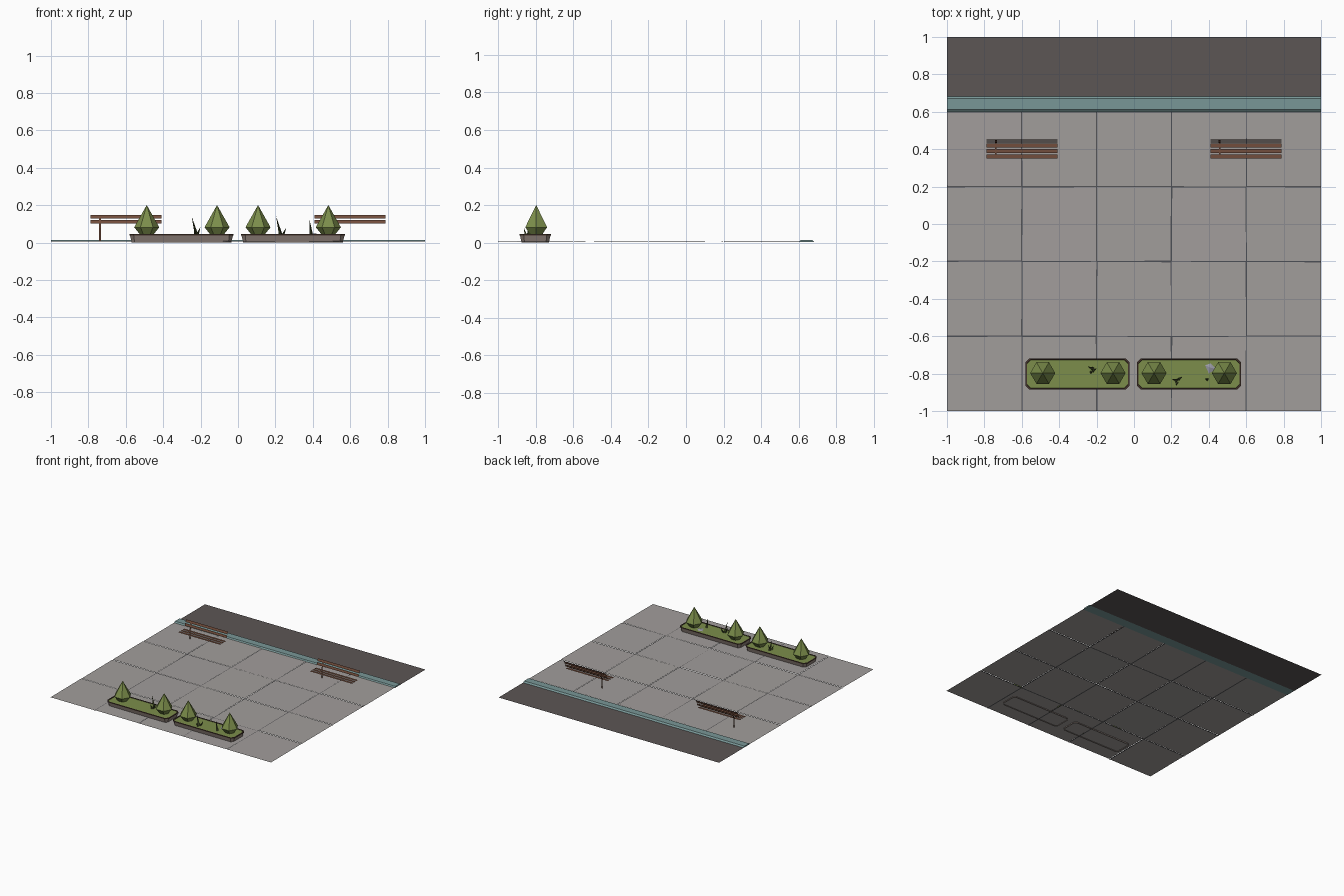
import bpy, bmesh, math, random
from mathutils import Vector

if "Cube" in bpy.data.objects:
    bpy.data.objects.remove(bpy.data.objects["Cube"])
random.seed(4)

def mat(name, c):
    m = bpy.data.materials.new(name)
    m.diffuse_color = (*c, 1)
    m.use_nodes = True
    m.node_tree.nodes["Principled BSDF"].inputs["Base Color"].default_value = m.diffuse_color
    return m

PAVE = mat("paving grey", (.36, .34, .33))
GROOVE = mat("groove grey", (.09, .09, .095))
ROAD = mat("asphalt", (.107, .092, .09))
KERB = mat("kerb teal", (.19, .31, .31))
WOOD = mat("bench brown", (.17, .075, .045))
STONE = mat("planter stone", (.27, .215, .19))
RIM = mat("rim brown", (.06, .035, .025))
GRASS = mat("grass green", (.20, .27, .07))
BLADE = mat("blade green", (.05, .065, .02))
ROCK = mat("pebble grey", (.32, .32, .38))

def make(name, verts, faces, mats, idx=None):
    me = bpy.data.meshes.new(name)
    me.from_pydata([tuple(v) for v in verts], [], faces)
    for m in mats:
        me.materials.append(m)
    if idx:
        me.polygons.foreach_set("material_index", idx)
    me.update()
    ob = bpy.data.objects.new(name, me)
    bpy.context.collection.objects.link(ob)
    return ob

def rings(name, loops, mats, idx):
    """Skin a stack of equal loops, closing the last one with a cap."""
    n = len(loops[0])
    verts = [v for l in loops for v in l]
    faces, ids = [], []
    for k in range(len(loops) - 1):
        for i in range(n):
            j = (i + 1) % n
            faces.append((k*n+i, k*n+j, (k+1)*n+j, (k+1)*n+i))
            ids.append(idx[k])
    faces.append(tuple(range((len(loops)-1)*n, len(loops)*n)))
    ids.append(idx[-1])
    return make(name, verts, faces, mats, ids)

# paving slabs, each slightly uneven, as open sheets
verts, faces = [], []
for i in range(5):
    for j in range(4):
        x0, y0 = -1 + .4*i, -1 + .4*j
        b = len(verts)
        for dx, dy in ((0, 0), (.4, 0), (.4, .4), (0, .4)):
            x, y = x0 + dx, y0 + dy
            g = random.uniform(.001, .005)
            if abs(x) < .99:
                x += g if dx == 0 else -g
            if -.99 < y < .59:
                y += g if dy == 0 else -g
            verts.append((x, y, .008 + random.uniform(-.0015, .0015)))
        faces.append((b, b+1, b+2, b+3))
make("paving_slabs", verts, faces, [PAVE])

# dark joints between the slabs
verts, faces = [], []
def strip(x0, x1, y0, y1, z):
    b = len(verts)
    verts.extend([(x0, y0, z), (x1, y0, z), (x1, y1, z), (x0, y1, z)])
    faces.append((b, b+1, b+2, b+3))
for x in (-.6, -.2, .2, .6):
    strip(x-.005, x+.005, -1, .6, .0055)
for y in (-.6, -.2, .2):
    strip(-1, 1, y-.005, y+.005, .005)
make("slab_joints", verts, faces, [GROOVE])

# road and bevelled kerb
make("road", [(-1, .68, .005), (1, .68, .005), (1, 1, .005), (-1, 1, .005)], [(0, 1, 2, 3)], [ROAD])
prof = [(.6, .005), (.612, .015), (.67, .015), (.682, .005)]
verts = [(x, y, z) for x in (-1, 1) for y, z in prof]
make("kerb", verts, [(i, i+4, (i+1) % 4+4, (i+1) % 4) for i in range(4)] + [(3, 2, 1, 0), (4, 5, 6, 7)], [KERB])

# planters: chamfered, flared box with thin rim and grass top
def chamfer(cx, cy, hx, hy, c, z):
    pts = [(hx, -hy+c), (hx, hy-c), (hx-c, hy), (-hx+c, hy),
           (-hx, hy-c), (-hx, -hy+c), (-hx+c, -hy), (hx-c, -hy)]
    return [(cx+x, cy+y, z) for x, y in pts]

for cx, side in ((-.302, "left"), (.294, "right")):
    cy = -.802
    rings(side + "_planter", [
        chamfer(cx, cy, .266, .072, .015, 0),
        chamfer(cx, cy, .275, .081, .02, .037),
        chamfer(cx, cy, .279, .084, .022, .038),
        chamfer(cx, cy, .279, .084, .022, .045),
        chamfer(cx, cy, .271, .077, .02, .045),
        chamfer(cx, cy, .270, .076, .02, .042)],
        [STONE, RIM, GRASS], [0, 1, 1, 1, 1, 2])

# six-sided bushes
for k, x in enumerate((-.488, -.112, .107, .483)):
    def hexa(r, z):
        return [(x + r*math.cos(a*math.pi/3), -.797 + r*math.sin(a*math.pi/3), z) for a in range(6)]
    rings("bush_%d" % (k+1), [hexa(.034, .041), hexa(.067, .082), hexa(.0005, .2)], [GRASS], [0, 0, 0])

# leaning three-sided plant blades: base point, tip, width
blades = [((-.222, -.772), (-.248, -.762, .14), .011), ((-.218, -.785), (-.2, -.772, .085), .009),
          ((-.228, -.79), (-.235, -.8, .08), .009),
          ((.228, -.835), (.204, -.83, .14), .011), ((.24, -.83), (.258, -.817, .08), .009),
          ((.23, -.85), (.225, -.863, .08), .009), ((.392, -.83), (.382, -.832, .125), .010)]
for k, ((bx, by), tip, r) in enumerate(blades):
    base = [(bx + r*math.cos(a), by + r*math.sin(a), .042) for a in (.5, 2.6, 4.7)]
    make("plant_blade_%d" % (k+1), base + [tip], [(0, 1, 3), (1, 2, 3), (2, 0, 3)], [BLADE])

# small pale pebble beside the right bush
make("pebble", [(.38, -.755, .043), (.4, -.80, .043), (.44, -.775, .043), (.41, -.745, .043), (.408, -.768, .05)],
     [(0, 1, 4), (1, 2, 4), (2, 3, 4), (3, 0, 4)], [ROCK])

# benches: thin slat sheets on one central-offset support
for cx, side in ((-.598, "left"), (.598, "right")):
    verts, faces = [], []
    def sheet(x0, x1, a, b):
        k = len(verts)
        verts.extend([(x0, *a), (x1, *a), (x1, *b), (x0, *b)])
        faces.append((k, k+1, k+2, k+3))
    x0, x1 = cx - .19, cx + .19
    for y in (.35, .379, .408):
        sheet(x0, x1, (y, .08), (y+.022, .08))
    sheet(x0, x1, (.436, .102), (.442, .121))
    sheet(x0, x1, (.446, .129), (.453, .148))
    make(side + "_bench_slats", verts, faces, [WOOD])
    verts, faces = [], []
    lx = cx - .14
    sheet(lx-.005, lx+.005, (.432, .008), (.432, .078))
    sheet(lx-.005, lx+.005, (.432, .078), (.450, .13))
    sheet(lx-.004, lx+.004, (.36, .077), (.432, .077))
    make(side + "_bench_leg", verts, faces, [WOOD])
